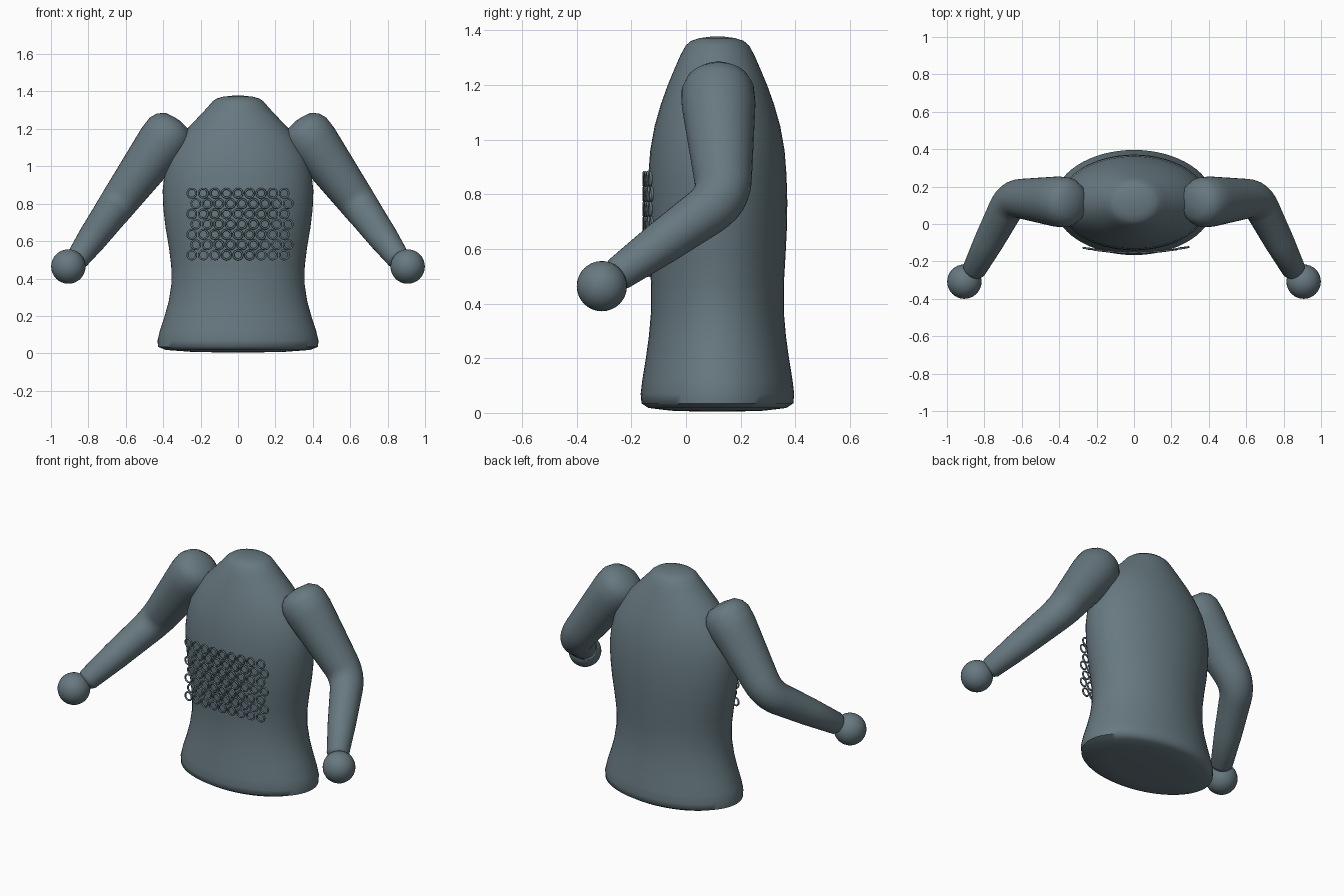
import bpy, bmesh, math
from mathutils import Vector, Matrix

if "Cube" in bpy.data.objects:
    bpy.data.objects.remove(bpy.data.objects["Cube"])

slate = bpy.data.materials.new("slate_grey")
slate.diffuse_color = (0.135, 0.19, 0.215, 1)
slate.use_nodes = True
slate.node_tree.nodes["Principled BSDF"].inputs["Base Color"].default_value = slate.diffuse_color


def finish(name, bm, angle=60):
    bmesh.ops.recalc_face_normals(bm, faces=bm.faces[:])
    mesh = bpy.data.meshes.new(name)
    bm.to_mesh(mesh)
    bm.free()
    mesh.materials.append(slate)
    ob = bpy.data.objects.new(name, mesh)
    bpy.context.collection.objects.link(ob)
    bpy.ops.object.select_all(action='DESELECT')
    ob.select_set(True)
    bpy.context.view_layer.objects.active = ob
    bpy.ops.object.shade_smooth_by_angle(angle=math.radians(angle))
    return ob


def loft(bm, rings):
    """Skin a list of equal-length point rings and close both ends."""
    loops = [[bm.verts.new(p) for p in ring] for ring in rings]
    n = len(loops[0])
    for a, b in zip(loops, loops[1:]):
        for i in range(n):
            j = (i + 1) % n
            bm.faces.new((a[i], a[j], b[j], b[i]))
    bm.faces.new(loops[0])
    bm.faces.new(loops[-1])


# Torso: stacked ellipses (height, half width, half depth)
CENTRE_Y = 0.115
profile = [
    (0.005, 0.10, 0.07), (0.008, 0.25, 0.17), (0.018, 0.385, 0.252),
    (0.035, 0.428, 0.278), (0.07, 0.43, 0.281), (0.12, 0.418, 0.275),
    (0.20, 0.392, 0.262), (0.28, 0.370, 0.251), (0.37, 0.356, 0.243),
    (0.47, 0.357, 0.243), (0.57, 0.370, 0.249), (0.67, 0.387, 0.254),
    (0.77, 0.399, 0.256), (0.87, 0.403, 0.253), (0.96, 0.393, 0.246),
    (1.05, 0.368, 0.230), (1.13, 0.325, 0.207), (1.20, 0.272, 0.182),
    (1.26, 0.215, 0.157), (1.31, 0.168, 0.135), (1.345, 0.138, 0.116),
    (1.362, 0.115, 0.096), (1.372, 0.08, 0.065), (1.378, 0.025, 0.02)]
bm = bmesh.new()
loft(bm, [[(w * math.cos(t), CENTRE_Y + d * math.sin(t), z)
           for t in (math.tau * i / 64 for i in range(64))]
          for z, w, d in profile])
finish("torso", bm)

# Arms: tapered tube along shoulder, elbow and wrist
shoulder = Vector((0.388, 0.118, 1.15))
elbow = Vector((0.655, 0.14, 0.785))
wrist = Vector((0.855, -0.245, 0.51))
upper = (elbow - shoulder).normalized()
fore = (wrist - elbow).normalized()


def arm_stations():
    # blunt shoulder cap
    for back, r in ((-0.12, 0.02), (-0.11, 0.08), (-0.08, 0.115),
                    (-0.04, 0.133), (0.03, 0.135), (0.10, 0.129)):
        yield shoulder + upper * back, upper, r
    # softly bent elbow
    a, b = elbow - upper * 0.09, elbow + fore * 0.09
    for i in range(7):
        t = i / 6
        p = a * (1 - t) ** 2 + elbow * (2 * t * (1 - t)) + b * t * t
        yield p, upper.lerp(fore, t).normalized(), 0.106 - 0.014 * t
    # forearm and rounded wrist end
    yield elbow.lerp(wrist, 0.6), fore, 0.08
    yield wrist, fore, 0.063
    yield wrist + fore * 0.02, fore, 0.05
    yield wrist + fore * 0.03, fore, 0.02


def arm_ring(centre, direction, radius, side, n=32):
    u = direction.cross(Vector((1, 0, 0.3))).normalized()
    v = direction.cross(u)
    pts = [centre + radius * (u * math.cos(math.tau * i / n) + v * math.sin(math.tau * i / n))
           for i in range(n)]
    return [(p.x * side, p.y, p.z) for p in pts]


for side, label in ((-1, "left"), (1, "right")):
    bm = bmesh.new()
    loft(bm, [arm_ring(c, d, r, side) for c, d, r in arm_stations()])
    finish(label + "_arm", bm)
    # Ball hand
    bm = bmesh.new()
    bmesh.ops.create_uvsphere(bm, u_segments=32, v_segments=16, radius=0.092,
                              matrix=Matrix.Translation((0.907 * side, -0.308, 0.464)))
    finish(label + "_hand", bm)

# Chest mesh: staggered rows of small upright rings on a shallow arc
MAJOR, MINOR, SEG, TUBE = 0.024, 0.0052, 20, 8
bm = bmesh.new()
for row in range(7):
    for col in range(9):
        x = (col - 4) * 0.0618 + (0.021 if row % 2 else 0)
        place = (Matrix.Translation((x, -0.154 + 0.38 * x * x, 0.856 - row * 0.055))
                 @ Matrix.Rotation(math.atan(0.5 * x), 4, 'Z'))
        vs = []
        for i in range(SEG):
            a = math.tau * i / SEG
            for k in range(TUBE):
                b = math.tau * k / TUBE
                r = MAJOR + MINOR * math.cos(b)
                vs.append(bm.verts.new(place @ Vector(
                    (r * math.cos(a), MINOR * math.sin(b), r * math.sin(a)))))
        for i in range(SEG):
            for k in range(TUBE):
                i2, k2 = (i + 1) % SEG, (k + 1) % TUBE
                bm.faces.new((vs[i * TUBE + k], vs[i2 * TUBE + k],
                              vs[i2 * TUBE + k2], vs[i * TUBE + k2]))
finish("chest_rings", bm)
